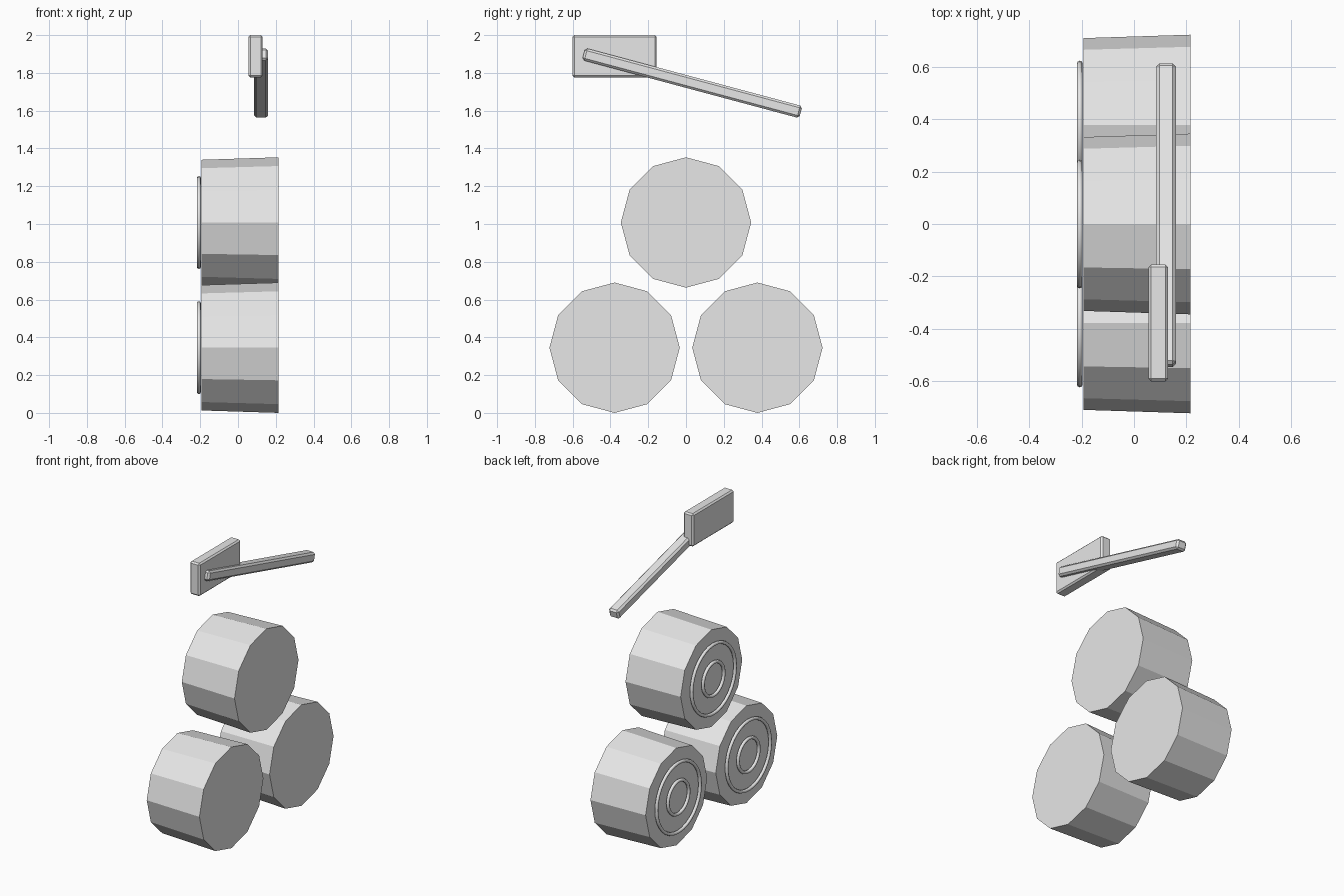
import bpy
from math import radians, pi

if "Cube" in bpy.data.objects:
    bpy.data.objects.remove(bpy.data.objects["Cube"], do_unlink=True)

# One plain grey for everything
grey = bpy.data.materials.new("light_grey")
grey.use_nodes = True
colour = (0.8, 0.8, 0.8, 1)
grey.diffuse_color = colour
grey.node_tree.nodes["Principled BSDF"].inputs["Base Color"].default_value = colour


def finish(name):
    obj = bpy.context.object
    obj.name = name
    obj.data.materials.append(grey)
    return obj


def bevelled_box(name, centre, size, bevel, tilt=0):
    bpy.ops.mesh.primitive_cube_add(size=1, location=centre)
    obj = finish(name)
    obj.scale = size
    bpy.ops.object.transform_apply(location=False, rotation=False, scale=True)
    obj.rotation_euler.x = tilt
    mod = obj.modifiers.new("edge_bevel", "BEVEL")
    mod.width = bevel
    mod.segments = 1


def ring(name, x, y, z, radius):
    bpy.ops.mesh.primitive_torus_add(
        location=(x, y, z), rotation=(0, pi / 2, 0), major_segments=32,
        minor_segments=8, major_radius=radius, minor_radius=0.011)
    finish(name)
    bpy.ops.object.shade_smooth_by_angle(angle=radians(50))


# Three stacked twelve-sided drums, slightly wider toward +x, with face rings
for place, y, z in (("top", 0, 1.008), ("front", -0.378, 0.345), ("back", 0.378, 0.345)):
    bpy.ops.mesh.primitive_cone_add(
        vertices=12, radius1=0.332, radius2=0.345, depth=0.407,
        location=(0.0115, y, z), rotation=(0, pi / 2, 0))
    finish(place + "_drum")
    ring(place + "_outer_ring", -0.207, y, z, 0.235)
    ring(place + "_inner_ring", -0.207, y, z, 0.112)

# Mallet: block head with a sloping handle beside it
bevelled_box("mallet_head", (0.093, -0.378, 1.888), (0.075, 0.446, 0.224), 0.01)
bevelled_box("mallet_handle", (0.122, 0.033, 1.746), (0.075, 1.19, 0.066), 0.012, radians(-15))
